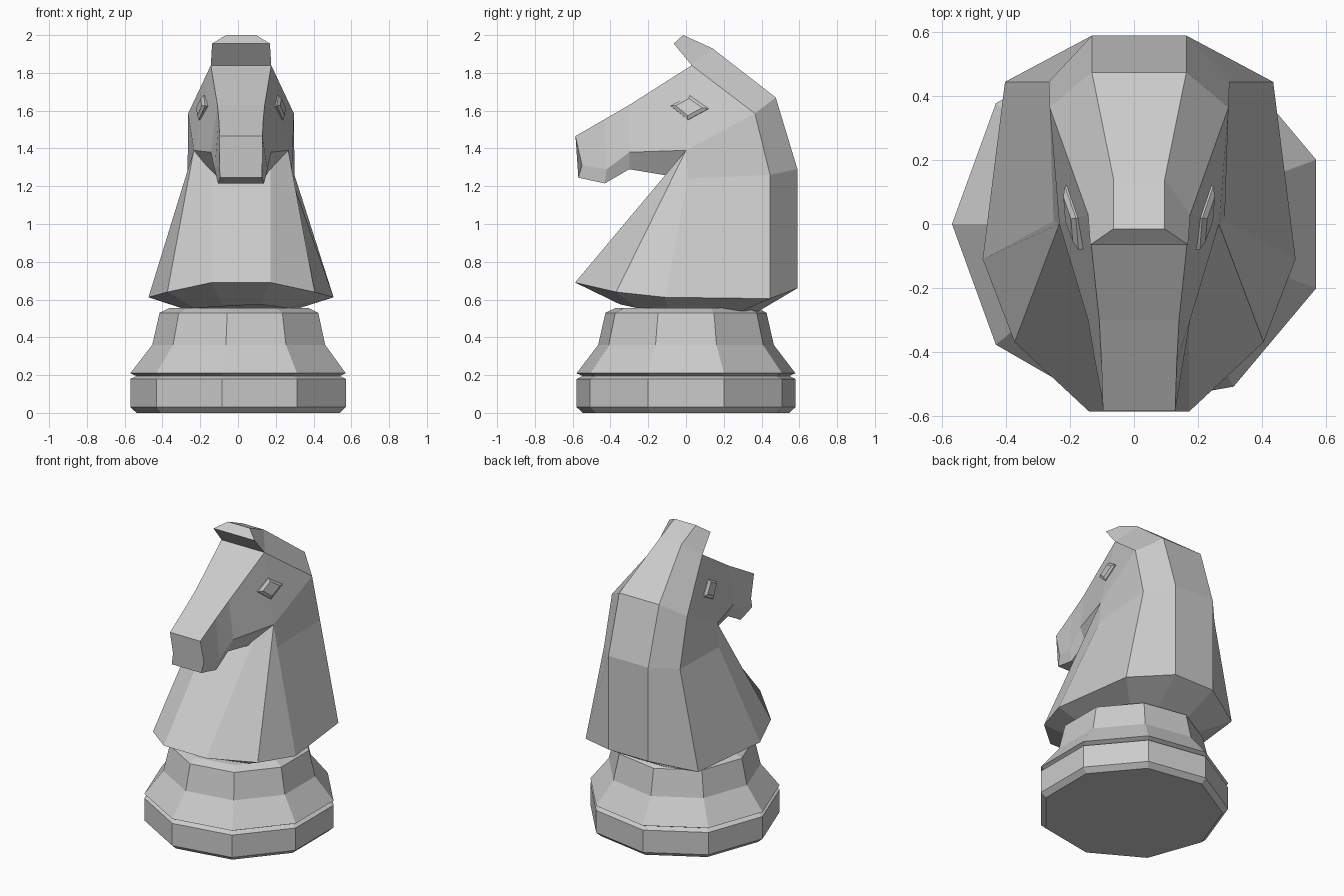
import bpy, bmesh, math
from mathutils import Vector

if "Cube" in bpy.data.objects:
    bpy.data.objects.remove(bpy.data.objects["Cube"])

CX = 0.016  # symmetry plane of the carved figure


def loft(name, rings):
    """Skin a series of closed rings and cap both ends."""
    bm = bmesh.new()
    rows = [[bm.verts.new(p) for p in ring] for ring in rings]
    n = len(rows[0])
    for a, b in zip(rows, rows[1:]):
        for i in range(n):
            j = (i + 1) % n
            bm.faces.new((a[i], a[j], b[j], b[i]))
    bm.faces.new(rows[0][::-1])
    bm.faces.new(rows[-1])
    bmesh.ops.remove_doubles(bm, verts=bm.verts, dist=0.0005)
    bmesh.ops.recalc_face_normals(bm, faces=bm.faces)
    me = bpy.data.meshes.new(name)
    bm.to_mesh(me)
    bm.free()
    ob = bpy.data.objects.new(name, me)
    bpy.context.collection.objects.link(ob)
    return ob


def both(half):
    """Complete a half ring with its mirror image."""
    return ([(CX + x, y, z) for x, y, z in half]
            + [(CX - x, y, z) for x, y, z in reversed(half)])


def turned(name, profile, sides=9):
    """Nine-sided turned part with one corner pointing to -x."""
    angles = [math.pi + 2 * math.pi * k / sides for k in range(sides)]
    return loft(name, [[(0.018 + r * math.cos(a), r * math.sin(a), z)
                        for a in angles] for r, z in profile])


# Base: foot disc and stepped pedestal
turned("foot_disc", [(0.555, 0), (0.588, 0.03), (0.588, 0.18), (0.545, 0.2)])
turned("pedestal", [(0.545, 0.19), (0.588, 0.21), (0.472, 0.36),
                    (0.433, 0.53), (0.38, 0.555)])

# Neck: underside, flared skirt, throat level, nape
neck = [
    [(0.10, -0.35, 0.575), (0.25, -0.26, 0.555), (0.31, -0.10, 0.555),
     (0.27, 0.30, 0.54), (0.11, 0.37, 0.53)],
    [(0.157, -0.587, 0.69), (0.39, -0.37, 0.64), (0.49, -0.11, 0.612),
     (0.42, 0.445, 0.605), (0.148, 0.59, 0.66)],
    [(0.157, 0.0, 1.38), (0.25, 0.0, 1.39), (0.268, 0.01, 1.24),
     (0.283, 0.445, 1.26), (0.148, 0.59, 1.29)],
    [(0.157, 0.0, 1.38), (0.25, 0.0, 1.39), (0.25, 0.0, 1.39),
     (0.28, 0.365, 1.585), (0.148, 0.475, 1.67)],
]
loft("neck", [both(h) for h in neck])

# Head: sections from muzzle to cheek (top, lip, chin)
head = [
    [(0.113, -0.585, 1.465), (0.115, -0.55, 1.31), (0.11, -0.57, 1.245)],
    [(0.118, -0.43, 1.555), (0.14, -0.42, 1.29), (0.122, -0.43, 1.215)],
    [(0.125, -0.30, 1.63), (0.16, -0.30, 1.38), (0.12, -0.30, 1.29)],
    [(0.16, 0.03, 1.84), (0.25, 0.0, 1.39), (0.14, 0.0, 1.24)],
    [(0.28, 0.365, 1.585), (0.25, 0.0, 1.39), (0.14, 0.0, 1.24)],
]
loft("head", [both(h) for h in head])

# Mane: forelock tip, crown, nape (outer and inner edge)
mane = [
    [(0.153, -0.065, 1.955), (0.08, -0.015, 2.0)],
    [(0.16, 0.03, 1.84), (0.08, 0.14, 1.93)],
    [(0.28, 0.365, 1.585), (0.148, 0.475, 1.67)],
]
loft("mane", [both(h) for h in mane])

# Eyes: raised bevelled diamonds lying on the cheek plane
p0, p1, p2 = Vector(head[3][0]), Vector(head[4][0]), Vector(head[3][1])
nrm = (p1 - p0).cross(p2 - p0).normalized()
if nrm.x < 0:
    nrm = -nrm
diamond = []
for y, z in [(-0.08, 1.625), (0.02, 1.68), (0.12, 1.61), (0.01, 1.55)]:
    x = p0.x - (nrm.y * (y - p0.y) + nrm.z * (z - p0.z)) / nrm.x
    diamond.append(Vector((x, y, z)))
mid = sum(diamond, Vector()) / 4
for side, label in ((1, "right"), (-1, "left")):
    rings = [[p + nrm * h for p in [mid + (d - mid) * s for d in diamond]]
             for s, h in ((1, -0.02), (1, 0.006), (0.7, 0.018))]
    loft(label + "_eye", [[(CX + side * p.x, p.y, p.z) for p in r]
                          for r in rings])
